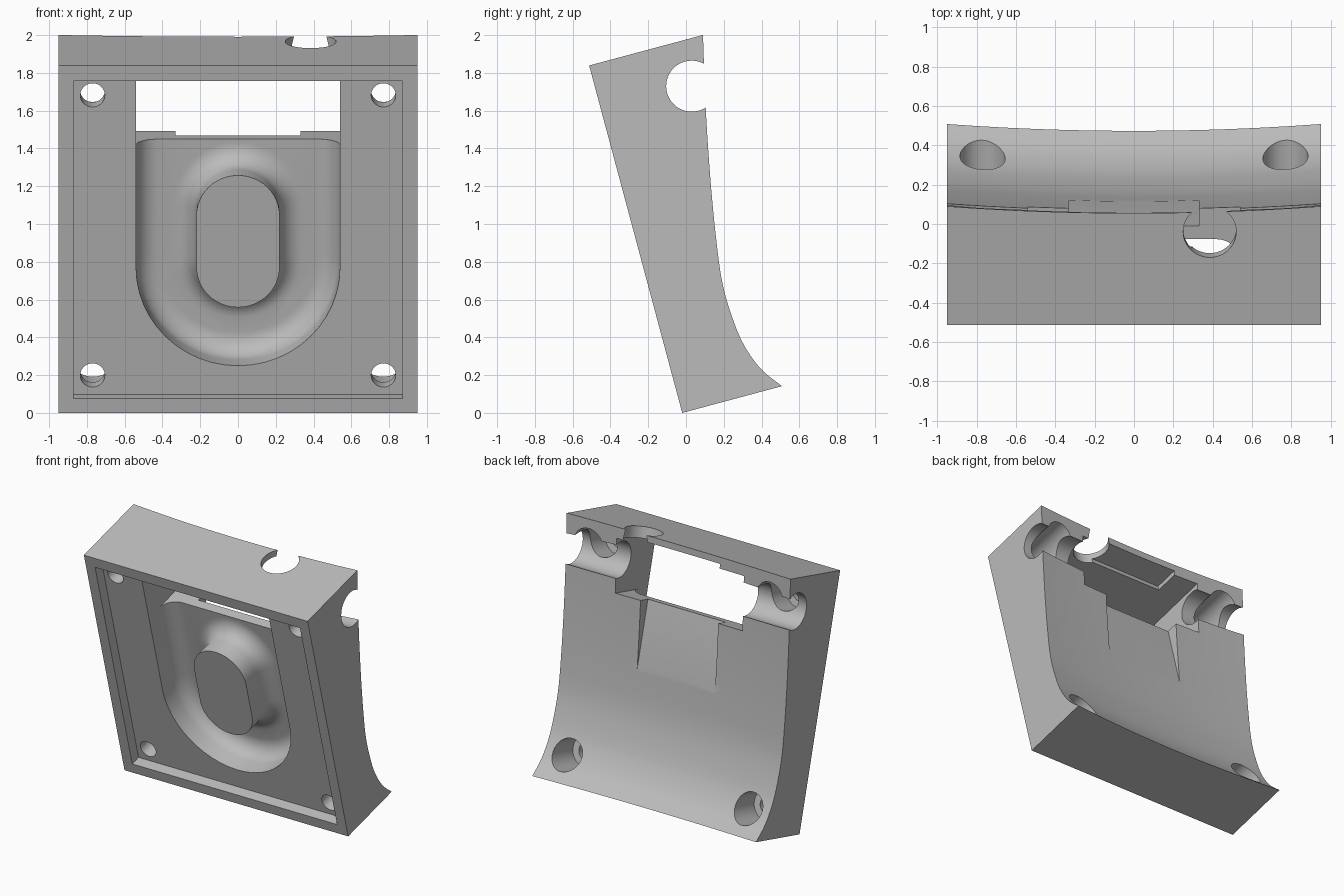
import bpy, bmesh, math
from mathutils import Matrix

if "Cube" in bpy.data.objects:
    bpy.data.objects.remove(bpy.data.objects["Cube"])

# Local frame: x across, y depth from the front face, z up the plate
SIDE, HALF, TILT = 1.904, 0.95, math.radians(15)
LEDGE, FLOOR, FILLET = 0.08, 0.32, 0.12
WINDOW_LOW, WINDOW_HIGH, WINDOW_HALF = 1.415, 1.82, 0.54

grey = bpy.data.materials.new("plain_grey")
grey.use_nodes = True
grey.diffuse_color = (0.5, 0.5, 0.5, 1)
grey.node_tree.nodes["Principled BSDF"].inputs["Base Color"].default_value = (0.5, 0.5, 0.5, 1)


def finish(name, bm):
    bmesh.ops.recalc_face_normals(bm, faces=bm.faces)
    mesh = bpy.data.meshes.new(name)
    bm.to_mesh(mesh)
    bm.free()
    mesh.materials.append(grey)
    obj = bpy.data.objects.new(name, mesh)
    bpy.context.collection.objects.link(obj)
    return obj


def loft(name, loops):
    """Skin closed loops of equal length and cap both ends."""
    bm = bmesh.new()
    rings = [[bm.verts.new(p) for p in loop] for loop in loops]
    n = len(rings[0])
    for a, b in zip(rings, rings[1:]):
        for i in range(n):
            j = (i + 1) % n
            bm.faces.new((a[i], a[j], b[j], b[i]))
    bm.faces.new(rings[0])
    bm.faces.new(rings[-1])
    return finish(name, bm)


def box(name, x, y, z):
    bm = bmesh.new()
    bmesh.ops.create_cube(bm, size=1)
    for v in bm.verts:
        v.co = [lo + (c + 0.5) * (hi - lo) for c, (lo, hi) in zip(v.co, (x, y, z))]
    return finish(name, bm)


def cylinder(name, center, radius, length, axis):
    bm = bmesh.new()
    turn = {"X": Matrix.Rotation(math.pi / 2, 4, "Y"),
            "Y": Matrix.Rotation(math.pi / 2, 4, "X"), "Z": Matrix()}[axis]
    bmesh.ops.create_cone(bm, cap_ends=True, segments=48, radius1=radius, radius2=radius,
                          depth=length, matrix=Matrix.Translation(center) @ turn)
    return finish(name, bm)


def combine(target, tool, operation="DIFFERENCE"):
    mod = target.modifiers.new(tool.name, "BOOLEAN")
    mod.operation, mod.solver, mod.object = operation, "EXACT", tool
    bpy.context.view_layer.objects.active = target
    bpy.ops.object.modifier_apply(modifier=mod.name)
    bpy.data.objects.remove(tool)


# Back curve as (height, depth), smoothed with a Catmull-Rom spline
keys = [(0, 0.547), (0.113, 0.465), (0.253, 0.411), (0.403, 0.388), (0.602, 0.383),
        (0.837, 0.411), (1.149, 0.463), (1.523, 0.537), (SIDE, 0.624)]


def spline(points, steps):
    ext = [points[0]] + points + [points[-1]]
    out = []
    for a, b, c, d in zip(ext, ext[1:], ext[2:], ext[3:]):
        for s in range(steps):
            t = s / steps
            out.append([0.5 * (2 * q + (r - p) * t + (2 * p - 5 * q + 4 * r - w) * t * t
                               + (3 * q - p - 3 * r + w) * t ** 3)
                        for p, q, r, w in zip(a, b, c, d)])
    return out + [points[-1]]


# Tilted body with a back hollowed both ways
back = spline(keys, 5)
sections = []
for i in range(25):
    x = HALF * (i / 12 - 1)
    sag = 0.036 * (1 - (x / HALF) ** 2)
    sections.append([(x, 0, SIDE), (x, 0, 0)] + [(x, d - sag, h) for h, d in back])
body = loft("mounting_plate", sections)


# Outlines of the U pocket and the pill-shaped island
def arc(radius, height, start, n=24):
    return [(radius * math.cos(start + math.pi * i / n),
             height + radius * math.sin(start + math.pi * i / n)) for i in range(n + 1)]


def u_shape(offset):
    r = WINDOW_HALF - offset
    return arc(r, 0.777, math.pi) + [(r, 1.7), (-r, 1.7)]


def pill(offset):
    r = 0.22 + offset
    return arc(r, 0.777, math.pi) + arc(r, 1.06, 0)


def filleted(name, outline, start, end):
    levels = [(0, start)]
    for i in range(11):
        t = math.pi / 2 * i / 10
        levels.append((FILLET * (1 - math.cos(t)), FLOOR - FILLET + FILLET * math.sin(t)))
    if end > FLOOR:
        levels.append((FILLET, end))
    return loft(name, [[(x, y, z) for x, z in outline(o)] for o, y in levels])


# Front recess, pocket and island
combine(body, box("front_recess", (-0.87, 0.87), (-0.1, LEDGE), (0.08, WINDOW_HIGH)))
combine(body, filleted("pocket", u_shape, 0.04, FLOOR))
combine(body, filleted("island", pill, LEDGE, FLOOR + 0.006), "UNION")

# Window and shallow flat on the back below it
combine(body, box("window", (-WINDOW_HALF, WINDOW_HALF), (0.05, 1), (WINDOW_LOW, WINDOW_HIGH)))
combine(body, box("back_flat", (-0.33, 0.33), (0.39, 1), (0.7, 1.855)))

# Cross bar channel and cable hole in the top
combine(body, cylinder("bar_channel", (0, 0.496, 1.658), 0.135, 2.2, "X"))
combine(body, cylinder("cable_hole", (0.385, 0.49, 1.9), 0.135, 0.3, "Z"))

# Screw holes with counterbores from the back
for x in (-0.77, 0.77):
    for z in (0.185, 1.72):
        combine(body, cylinder("screw_hole", (x, 0.15, z), 0.065, 0.3, "Y"))
        combine(body, cylinder("counterbore", (x, 0.68, z), 0.115, 1, "Y"))

# Lean the plate back and shade it
body.matrix_world = Matrix.Translation((0, -0.02, 0)) @ Matrix.Rotation(TILT, 4, "X")
bpy.ops.object.select_all(action="DESELECT")
body.select_set(True)
bpy.context.view_layer.objects.active = body
bpy.ops.object.shade_smooth_by_angle(angle=math.radians(30))
